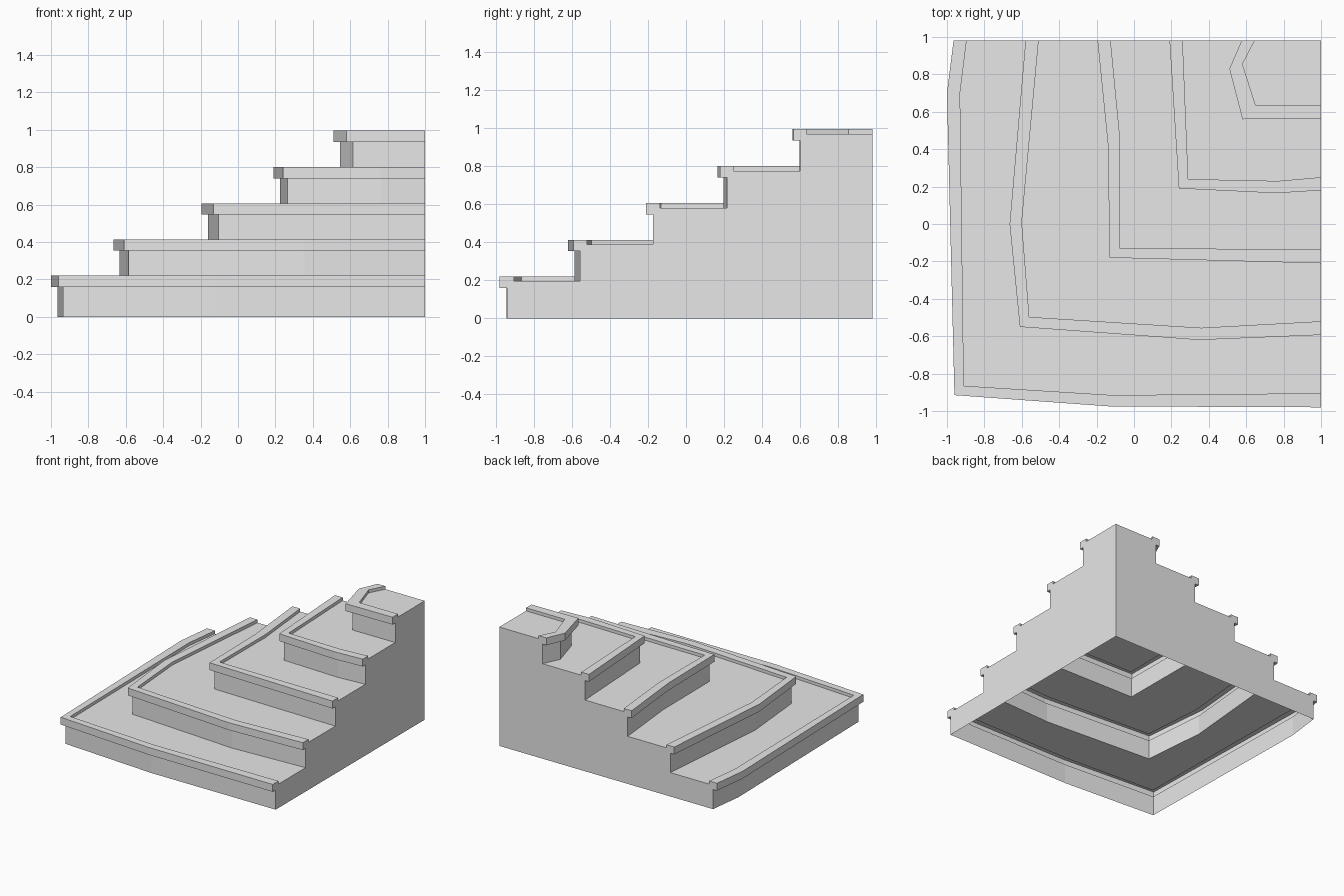
import bpy
from mathutils import Vector

if "Cube" in bpy.data.objects:
    bpy.data.objects.remove(bpy.data.objects["Cube"], do_unlink=True)

stone = bpy.data.materials.new("grey_stone")
stone.use_nodes = True
stone.diffuse_color = (0.8, 0.8, 0.8, 1)
stone.node_tree.nodes["Principled BSDF"].inputs["Base Color"].default_value = (0.8, 0.8, 0.8, 1)

BACK, SIDE = 0.98, 1.0
LIP, RIM = 0.06, 0.025

# Each tier: lip top height, outer lip edge, inner lip edge (plan, back to side)
TIERS = [
    (0.22, [(-.965, BACK), (-1, .70), (-.96, -.915), (-.13, -.975), (SIDE, -.98)],
           [(-.895, BACK), (-.93, .70), (-.91, -.865), (-.11, -.915), (SIDE, -.905)]),
    (0.413, [(-.58, BACK), (-.665, 0), (-.61, -.55), (.35, -.62), (SIDE, -.593)],
            [(-.51, BACK), (-.60, .01), (-.56, -.497), (.36, -.555), (SIDE, -.52)]),
    (0.606, [(-.195, BACK), (-.14, .43), (-.13, -.18), (SIDE, -.21)],
            [(-.125, BACK), (-.075, .46), (-.078, -.128), (SIDE, -.137)]),
    (0.80, [(.19, BACK), (.24, .19), (.76, .165), (SIDE, .18)],
           [(.26, BACK), (.29, .24), (.77, .23), (SIDE, .25)]),
    (0.995, [(.575, BACK), (.51, .83), (.58, .56), (SIDE, .565)],
            [(.645, BACK), (.58, .855), (.65, .635), (SIDE, .635)]),
]


def make(name, faces):
    """Build a flat-shaded object from faces given as lists of points."""
    verts, index, polys = [], {}, []
    for face in faces:
        poly = []
        for p in face:
            key = tuple(round(c, 5) for c in p)
            if key not in index:
                index[key] = len(verts)
                verts.append(key)
            poly.append(index[key])
        polys.append(poly)
    mesh = bpy.data.meshes.new(name)
    mesh.from_pydata(verts, [], polys)
    mesh.materials.append(stone)
    obj = bpy.data.objects.new(name, mesh)
    bpy.context.collection.objects.link(obj)


def row(plan, z):
    return [Vector((x, y, z)) for x, y in plan]


def middle(outer, inner):
    return [((a + c) / 2, (b + d) / 2) for (a, b), (c, d) in zip(outer, inner)]


# Terraces: riser, overhanging lip, rim and tread
back_edge, side_edge = [], []
floor = 0.0
for i, (top, outer, inner) in enumerate(TIERS):
    riser = middle(outer, inner)
    tread = top - RIM
    rows = [row(riser, floor), row(riser, top - LIP), row(outer, top - LIP),
            row(outer, top), row(inner, top), row(inner, tread)]
    faces = []
    for low, high in zip(rows, rows[1:]):
        for j in range(len(low) - 1):
            faces.append([low[j], low[j + 1], high[j + 1], high[j]])
    if i + 1 < len(TIERS):
        far = row(middle(*TIERS[i + 1][1:]), tread)
    else:
        far = [Vector((SIDE, BACK, tread))]
        far_corner = far[0]
    faces.append(rows[-1] + far[::-1] if len(far) > 1 else rows[-1] + far)
    make(f"terrace_{i + 1}", faces)
    back_edge += [r[0] for r in rows]
    side_edge += [r[-1] for r in rows]
    floor = tread

# Flat stepped walls that close the two cut sides; the underside stays open
foot = Vector((SIDE, BACK, 0))
make("back_wall", [back_edge + [far_corner, foot]])
make("side_wall", [(side_edge + [far_corner, foot])[::-1]])
